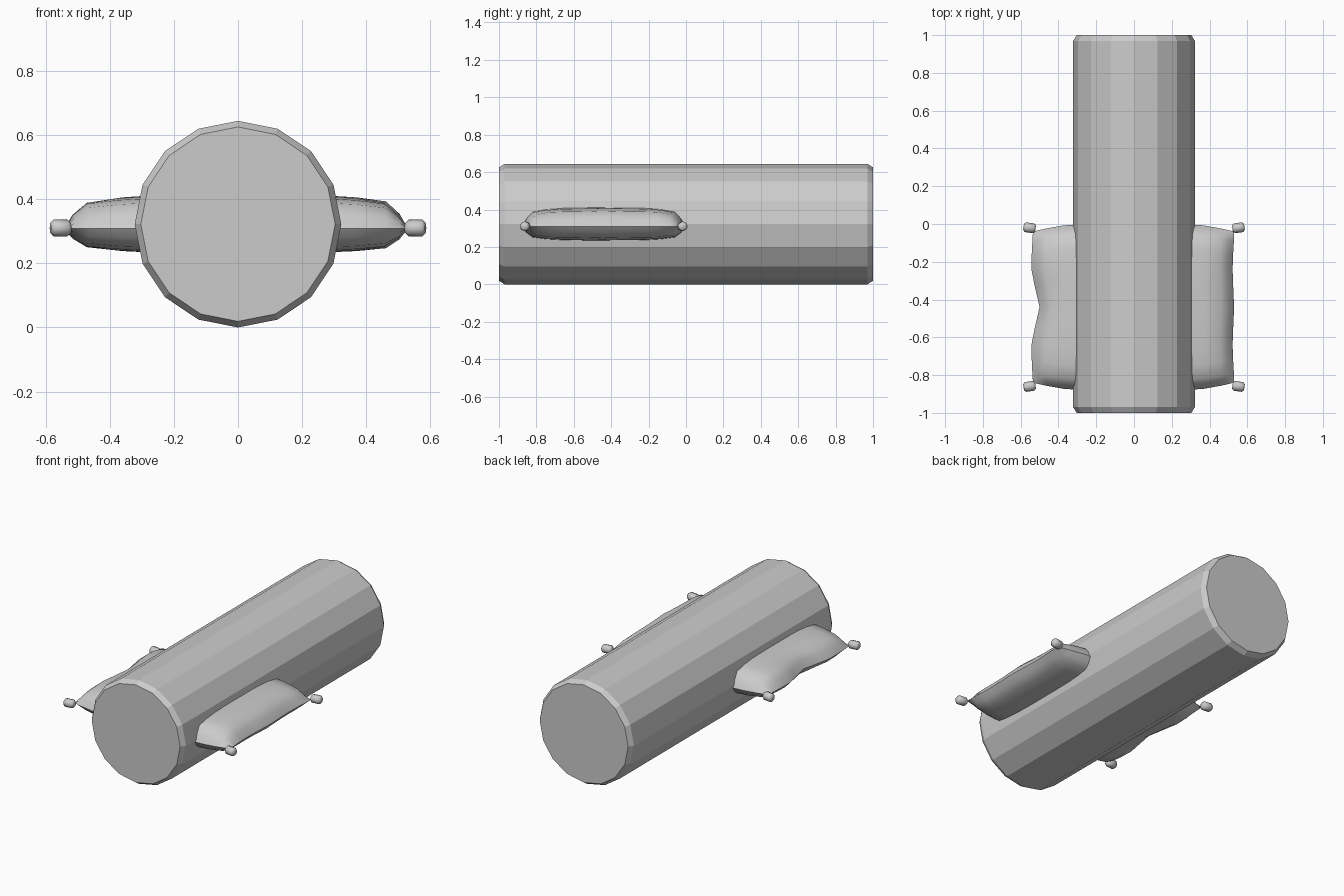
import bpy, bmesh, math
from mathutils import Matrix

if "Cube" in bpy.data.objects:
    bpy.data.objects.remove(bpy.data.objects["Cube"])

fabric = bpy.data.materials.new("grey fabric")
fabric.use_nodes = True
GREY = (0.6, 0.6, 0.6, 1)
fabric.diffuse_color = GREY
fabric.node_tree.nodes["Principled BSDF"].inputs["Base Color"].default_value = GREY


def finish(name, bm, smooth=None):
    bmesh.ops.recalc_face_normals(bm, faces=bm.faces)
    mesh = bpy.data.meshes.new(name)
    bm.to_mesh(mesh)
    bm.free()
    mesh.materials.append(fabric)
    obj = bpy.data.objects.new(name, mesh)
    bpy.context.collection.objects.link(obj)
    if smooth:
        bpy.ops.object.select_all(action='DESELECT')
        obj.select_set(True)
        bpy.context.view_layer.objects.active = obj
        bpy.ops.object.shade_smooth_by_angle(angle=math.radians(smooth))
    return obj


def lathe(bm, profile, sides, matrix):
    """Closed solid of revolution from (position, radius) pairs."""
    rings = []
    for pos, rad in profile:
        ring = []
        for i in range(sides):
            a = 2 * math.pi * i / sides
            ring.append(bm.verts.new(matrix @ Matrix.Translation(
                (rad * math.cos(a), rad * math.sin(a), pos)).translation))
        rings.append(ring)
    for low, high in zip(rings, rings[1:]):
        for i in range(sides):
            j = (i + 1) % sides
            bm.faces.new((low[i], low[j], high[j], high[i]))
    bm.faces.new(rings[0])
    bm.faces.new(rings[-1])


# Faceted bolster with chamfered ends
R = 0.322
bm = bmesh.new()
lathe(bm, [(-1, 0.303), (-0.97, R), (0.97, R), (1, 0.303)], 16,
      Matrix.Translation((0, 0, R)) @ Matrix.Rotation(math.pi / 2, 4, 'X'))
finish("bolster", bm)

# Cushion passing through the bolster: puffed above and below a flat seam
MID_Y, SEAM = -0.44, 0.308
half = [(0, 1), (0.3, 1), (0.5, 0.98), (0.7, 0.91), (0.87, 0.78), (0.95, 0.42), (1, 0)]
stations = [(-t, f) for t, f in reversed(half[1:])] + half


def outline(u, v):
    edge = max(0, (abs(u) - 0.5) * 2)
    if u < 0:
        x = 0.535 * u + edge * (0.035 * max(0, 1 - abs(v) * 2) - 0.008 * math.sin(math.pi * abs(v)))
    else:
        x = 0.53 * u - edge * 0.008 * math.sin(math.pi * abs(v)) ** 2
    y = MID_Y + v * (0.44 - 0.04 * max(0, (abs(u) - 0.55) / 0.45) ** 1.5)
    return x, y


bm = bmesh.new()
for height in (0.106, -0.076):
    grid = []
    for u, fu in stations:
        row = []
        for v, fv in stations:
            x, y = outline(u, v)
            # shallow dents near the outer edges
            dent = 0.1 * max(0, abs(u) - 0.6) * math.cos(v * 9)
            row.append(bm.verts.new((x, y, SEAM + height * fu * fv * (1 + dent))))
        grid.append(row)
    for a, b in zip(grid, grid[1:]):
        for k in range(len(a) - 1):
            bm.faces.new((a[k], a[k + 1], b[k + 1], b[k]))
bmesh.ops.remove_doubles(bm, verts=bm.verts, dist=0.0005)
finish("cushion", bm, 40)

# Rounded knobs on the cushion corners
knob = [(-0.032, 0.016), (-0.022, 0.026), (0.022, 0.026), (0.032, 0.016)]
for side, sx in (("right", -1), ("left", 1)):
    for end, y, sy in (("front", -0.86, -1), ("back", -0.02, 1)):
        bm = bmesh.new()
        turn = Matrix.Rotation(sx * sy * math.radians(8), 4, 'Z')
        lathe(bm, knob, 8, Matrix.Translation((sx * 0.553, y, 0.31)) @ turn
              @ Matrix.Rotation(sx * math.pi / 2, 4, 'Y'))
        finish(f"{end}_{side}_knob", bm, 50)
